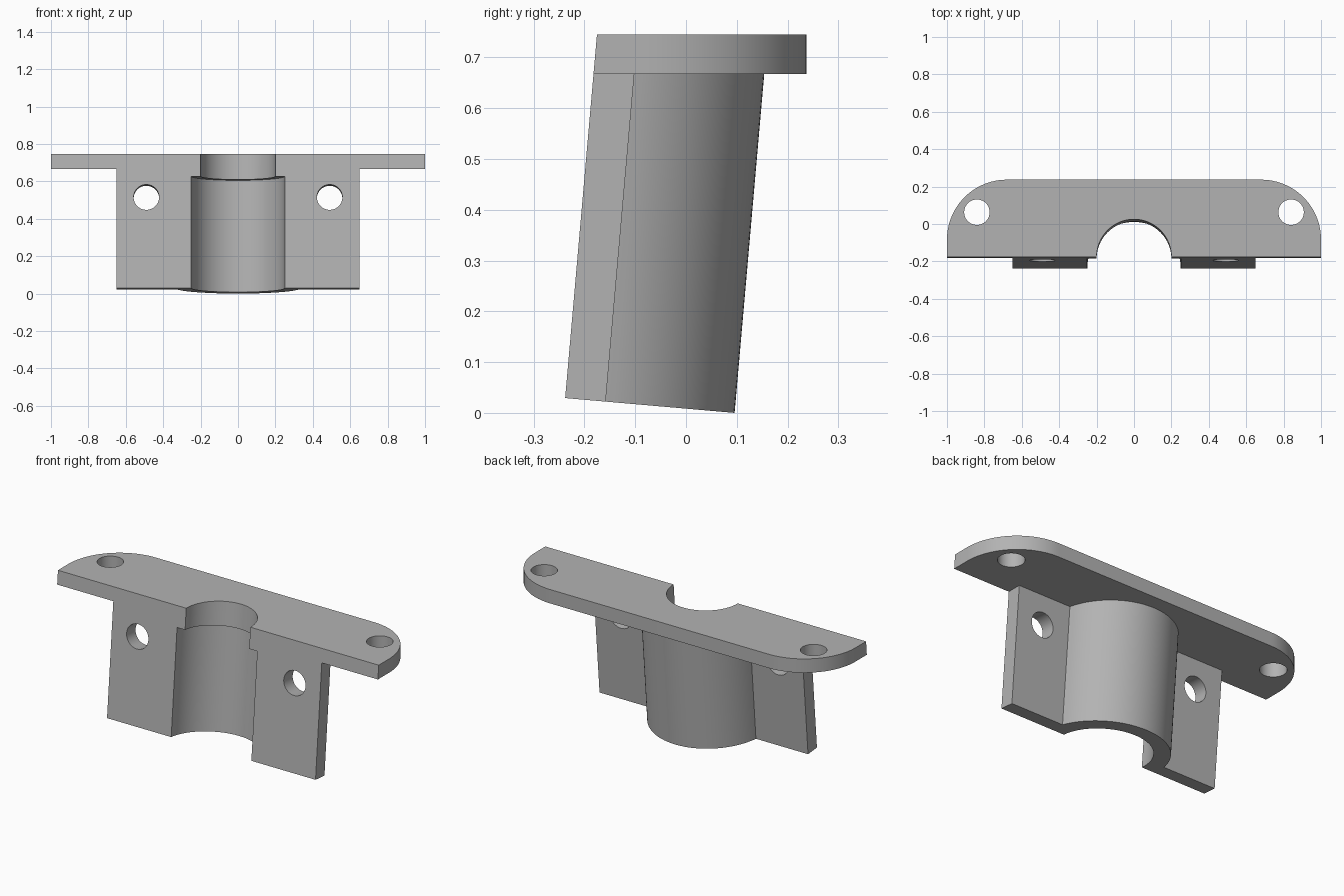
import bpy, bmesh
from math import sin, cos, asin, pi, radians
from mathutils import Matrix

cube = bpy.data.objects.get("Cube")
if cube:
    bpy.data.objects.remove(cube, do_unlink=True)

TILT = radians(5)
OUTER, BORE, LIP = 0.335, 0.25, 0.20
# Clamp frame: local z runs along the leaning bore, local y = 0 is the split face
LEAN = Matrix.Translation((0, -0.238, OUTER * sin(TILT))) @ Matrix.Rotation(-TILT, 4, 'X')

grey = bpy.data.materials.new("light grey")
grey.use_nodes = True
colour = (0.45, 0.45, 0.45, 1)
grey.diffuse_color = colour
grey.node_tree.nodes["Principled BSDF"].inputs["Base Color"].default_value = colour


def arc(cx, cy, r, a0, a1, n):
    return [(cx + r * cos(a0 + (a1 - a0) * i / n), cy + r * sin(a0 + (a1 - a0) * i / n))
            for i in range(n + 1)]


def prism(name, outline, z0, z1, matrix=Matrix()):
    """Extrude a counter-clockwise outline from z0 to z1."""
    bm = bmesh.new()
    face = bm.faces.new([bm.verts.new((x, y, z0)) for x, y in outline])
    new = bmesh.ops.extrude_face_region(bm, geom=[face])["geom"]
    for v in new:
        if isinstance(v, bmesh.types.BMVert):
            v.co.z = z1
    bmesh.ops.recalc_face_normals(bm, faces=bm.faces)
    bm.transform(matrix)
    mesh = bpy.data.meshes.new(name)
    bm.to_mesh(mesh)
    bm.free()
    mesh.materials.append(grey)
    obj = bpy.data.objects.new(name, mesh)
    bpy.context.collection.objects.link(obj)
    return obj


def rod(name, r, z0, z1, matrix):
    return prism(name, arc(0, 0, r, 0, 2 * pi, 64)[:-1], z0, z1, matrix)


def combine(target, tool, operation):
    """Apply a boolean and discard the tool."""
    mod = target.modifiers.new("cut", 'BOOLEAN')
    mod.object, mod.operation, mod.solver = tool, operation, 'EXACT'
    graph = bpy.context.evaluated_depsgraph_get()
    mesh = bpy.data.meshes.new_from_object(target.evaluated_get(graph))
    target.modifiers.clear()
    target.data = mesh
    bpy.data.objects.remove(tool, do_unlink=True)


# Half clamp with side flanges
a = asin(0.08 / OUTER)
clamp = [(-0.65, -0.1), (0.65, -0.1), (0.65, 0.08)]
clamp += arc(0, 0, OUTER, a, pi - a, 48) + [(-0.65, 0.08)]
bracket = prism("clamp_bracket", clamp, 0, 0.69, LEAN)

# Level mounting plate with rounded back corners
plate = [(-1, -0.4), (1, -0.4)]
plate += arc(0.68, -0.083, 0.32, 0, pi / 2, 24) + arc(-0.68, -0.083, 0.32, pi / 2, pi, 24)
combine(bracket, prism("mounting_plate", plate, 0.667, 0.745), 'UNION')

# Leaning split face, stepped bore, and bolt holes
split = [(-1.5, -1), (1.5, -1), (1.5, 0), (-1.5, 0)]
cutters = [prism("split_cutter", split, -0.5, 1.2, LEAN),
           rod("bore_cutter", BORE, -0.2, 0.6, LEAN),
           rod("lip_cutter", LIP, 0.3, 1.0, LEAN)]
for side in (-1, 1):
    across = LEAN @ Matrix.Translation((side * 0.49, 0, 0.488)) @ Matrix.Rotation(pi / 2, 4, 'X')
    cutters.append(rod("flange_hole_cutter", 0.068, -0.15, 0.15, across))
    cutters.append(rod("plate_hole_cutter", 0.068, 0.6, 0.8,
                       Matrix.Translation((side * 0.84, 0.063, 0))))
for cutter in cutters:
    combine(bracket, cutter, 'DIFFERENCE')

# Smooth curves, sharp edges
bpy.ops.object.select_all(action='DESELECT')
bracket.select_set(True)
bpy.context.view_layer.objects.active = bracket
bpy.ops.object.shade_smooth_by_angle(angle=radians(30))
